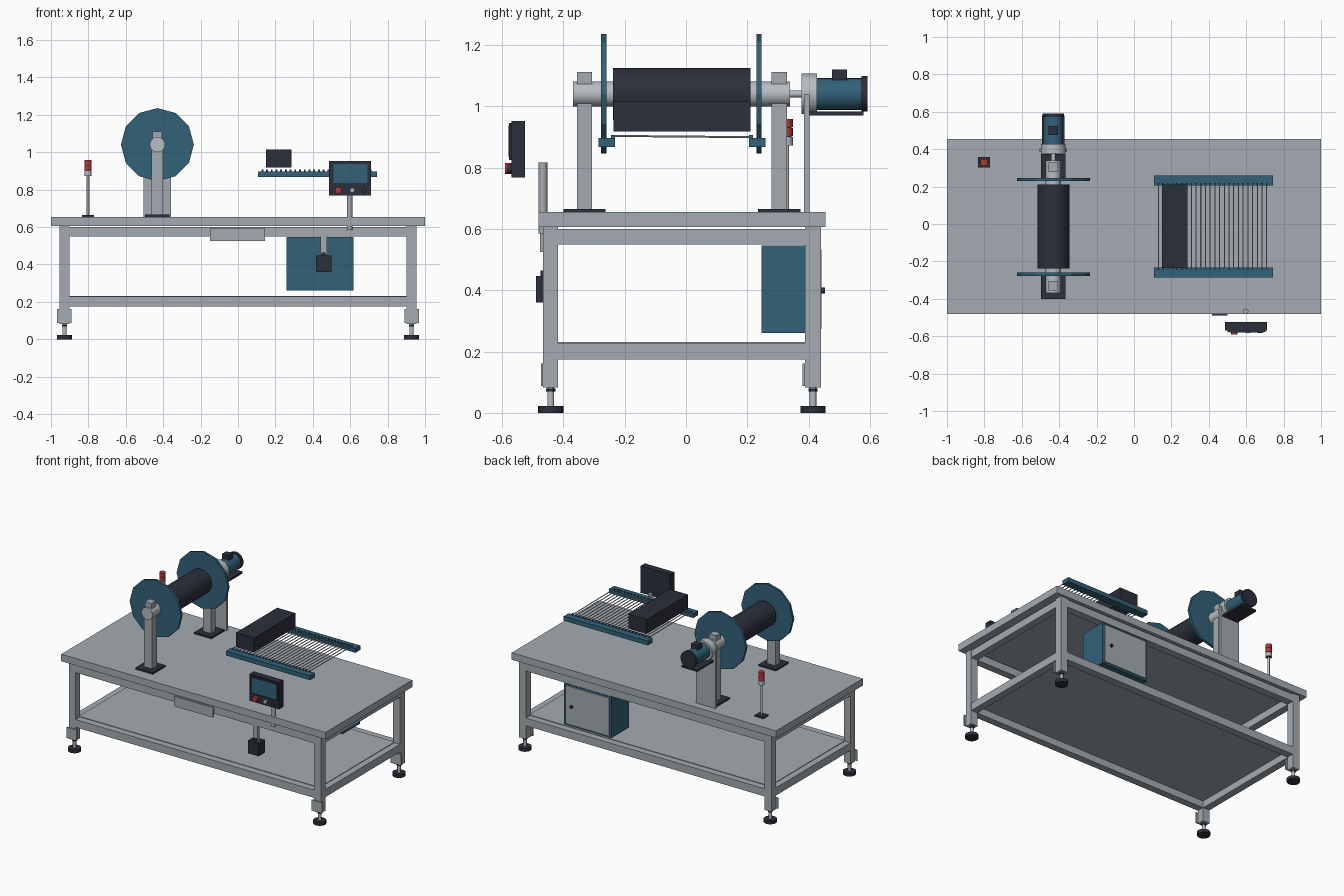
import bpy, math
from mathutils import Vector

if "Cube" in bpy.data.objects:
    bpy.data.objects.remove(bpy.data.objects["Cube"])


def mat(name, rgb):
    m = bpy.data.materials.new(name)
    m.diffuse_color = (*rgb, 1)
    m.use_nodes = True
    m.node_tree.nodes["Principled BSDF"].inputs["Base Color"].default_value = m.diffuse_color
    return m


STEEL = mat("steel grey", (0.37, 0.41, 0.44))
METAL = mat("bright metal", (0.47, 0.51, 0.54))
BLUE = mat("machine blue", (0.032, 0.12, 0.19))
DARK = mat("dark slate", (0.024, 0.029, 0.043))
RED = mat("signal red", (0.45, 0.04, 0.035))


def finish(o, name, m):
    o.name = name
    o.data.materials.append(m)
    return o


def box(name, x, y, z, m, bevel=0):
    """Box from (min, max) ranges."""
    bpy.ops.mesh.primitive_cube_add(size=1, location=[(a + b) / 2 for a, b in (x, y, z)])
    o = bpy.context.object
    o.scale = [b - a for a, b in (x, y, z)]
    bpy.ops.object.transform_apply(location=False, rotation=False, scale=True)
    if bevel:
        b = o.modifiers.new("bevel", "BEVEL")
        b.width, b.segments = bevel, 1
    return finish(o, name, m)


def cyl(name, p, q, r, m, n=24, smooth=True):
    """Cylinder between two points."""
    p, q = Vector(p), Vector(q)
    bpy.ops.mesh.primitive_cylinder_add(vertices=n, radius=r, depth=(q - p).length, location=(p + q) / 2)
    o = bpy.context.object
    o.rotation_euler = (q - p).to_track_quat('Z', 'Y').to_euler()
    if smooth:
        bpy.ops.object.shade_smooth_by_angle(angle=math.radians(35))
    return finish(o, name, m)


# Table top, shelf and frame
box("table_top", (-1, 1), (-0.482, 0.455), (0.607, 0.655), STEEL)
box("lower_shelf", (-0.91, 0.91), (-0.42, 0.395), (0.222, 0.232), STEEL)
for z0, z1, tag in ((0.549, 0.6, "upper"), (0.175, 0.228, "lower")):
    for y0, y1, side in ((-0.466, -0.417, "front"), (0.389, 0.44, "back")):
        box(f"{tag}_rail_{side}", (-0.905, 0.905), (y0, y1), (z0, z1), STEEL)
    for s in (-1, 1):
        box(f"{tag}_rail_end", sorted((s * 0.904, s * 0.953)), (-0.417, 0.389), (z0, z1), STEEL)

# Legs with foot brackets and levelling feet
for s in (-1, 1):
    for y0, y1 in ((-0.466, -0.417), (0.389, 0.44)):
        x, y = s * 0.928, (y0 + y1) / 2
        box("leg", (x - 0.026, x + 0.026), (y0, y1), (0.083, 0.607), STEEL)
        box("foot_bracket", (x - 0.039, x + 0.039), (y0 - 0.008, y0), (0.088, 0.162), STEEL)
        cyl("foot_pad", (x, y, 0), (x, y, 0.022), 0.041, DARK)
        cyl("foot_stem", (x, y, 0.02), (x, y, 0.085), 0.011, METAL, 12)
        cyl("foot_nut", (x, y, 0.069), (x, y, 0.08), 0.015, DARK, 6, False)

# Reel: shaft, drum, flanges
RX, RZ = -0.431, 1.041
cyl("reel_shaft", (RX, -0.368, RZ), (RX, 0.34, RZ), 0.041, METAL)
cyl("reel_drum", (RX, -0.238, RZ), (RX, 0.21, RZ), 0.085, DARK)
for y0, y1 in ((-0.277, -0.26), (0.23, 0.247)):
    cyl("reel_flange", (RX, y0, RZ), (RX, y1, RZ), 0.195, BLUE, 12, False)

# Pillars carrying the reel
for y in (-0.331, 0.304):
    box("pillar_base", (RX - 0.066, RX + 0.066), (y - 0.069, y + 0.069), (0.655, 0.666), DARK)
    box("pillar", (RX - 0.031, RX + 0.031), (y - 0.025, y + 0.025), (0.666, 1.01), STEEL)
    box("bearing_cap", (RX - 0.025, RX + 0.025), (y - 0.025, y + 0.025), (1.0, 1.112), STEEL)

# Drive motor behind the reel
box("motor_support", (RX - 0.073, RX + 0.073), (0.385, 0.403), (0.655, 1.04), STEEL)
box("motor_shelf", (RX - 0.06, RX + 0.06), (0.403, 0.58), (0.97, 0.983), DARK)
cyl("drive_shaft", (RX, 0.33, RZ), (RX, 0.385, RZ), 0.012, METAL, 12)
cyl("gearbox", (RX, 0.377, RZ), (RX, 0.427, RZ), 0.066, METAL)
cyl("motor_body", (RX, 0.427, RZ), (RX, 0.575, RZ), 0.052, BLUE)
cyl("motor_fan_cover", (RX, 0.573, RZ), (RX, 0.592, RZ), 0.058, DARK)
box("motor_terminal_box", (RX - 0.025, RX + 0.025), (0.476, 0.525), (1.08, 1.12), DARK)

# Guide rails with a comb of thin rods
for y0, y1 in ((-0.285, -0.232), (0.206, 0.259)):
    box("guide_rail", (0.108, 0.744), (y0, y1), (0.868, 0.898), BLUE)
    for i in range(24):
        x = 0.13 + i * 0.0252
        yc = y1 - 0.006 if y0 < 0 else y0 + 0.006
        box("guide_peg", (x - 0.005, x + 0.005), (yc - 0.006, yc + 0.006), (0.895, 0.907), BLUE)
for i in range(24):
    x = 0.13 + i * 0.0252
    cyl("guide_rod", (x, -0.24, 0.904), (x, 0.212, 0.9), 0.0032, METAL, 6)
box("press_block", (0.15, 0.287), (-0.236, 0.21), (0.918, 1.016), DARK)

# Operator panel on its post
cyl("panel_post", (0.597, -0.467, 0.585), (0.597, -0.467, 0.817), 0.0145, STEEL, 16)
box("panel_case", (0.487, 0.71), (-0.57, -0.525), (0.768, 0.952), DARK)
box("panel_bezel", (0.5, 0.702), (-0.577, -0.57), (0.826, 0.946), DARK)
box("panel_screen", (0.511, 0.692), (-0.58, -0.576), (0.835, 0.938), BLUE)
for x, r, m in ((0.536, 0.018, RED), (0.61, 0.013, METAL), (0.674, 0.013, DARK)):
    cyl("panel_button", (x, -0.57, 0.797), (x, -0.59 if m is RED else -0.582, 0.797), r, m, 16)

# Front plate and hanging switch box
box("front_plate", (-0.15, 0.144), (-0.477, -0.466), (0.525, 0.593), STEEL)
box("switch_hanger", (0.44, 0.475), (-0.466, -0.445), (0.45, 0.56), STEEL)
box("switch_box", (0.417, 0.499), (-0.49, -0.42), (0.36, 0.447), DARK)
box("switch_cable_gland", (0.447, 0.469), (-0.475, -0.44), (0.445, 0.464), DARK)

# Electrical cabinet with back door
box("cabinet", (0.26, 0.617), (0.247, 0.436), (0.261, 0.546), BLUE)
box("cabinet_door", (0.274, 0.603), (0.436, 0.443), (0.273, 0.534), STEEL)
cyl("door_knob", (0.555, 0.443, 0.4), (0.555, 0.454, 0.4), 0.01, DARK, 12)

# Signal tower
LX, LY = -0.802, 0.329
box("tower_base", (LX - 0.033, LX + 0.033), (LY - 0.028, LY + 0.028), (0.655, 0.664), DARK)
cyl("tower_pole", (LX, LY, 0.66), (LX, LY, 0.875), 0.007, METAL, 12)
cyl("tower_core", (LX, LY, 0.872), (LX, LY, 0.955), 0.016, DARK, 16)
for z, m in ((0.873, METAL), (0.903, RED), (0.933, RED)):
    cyl("tower_lamp", (LX, LY, z), (LX, LY, z + 0.027), 0.02, m, 16)
